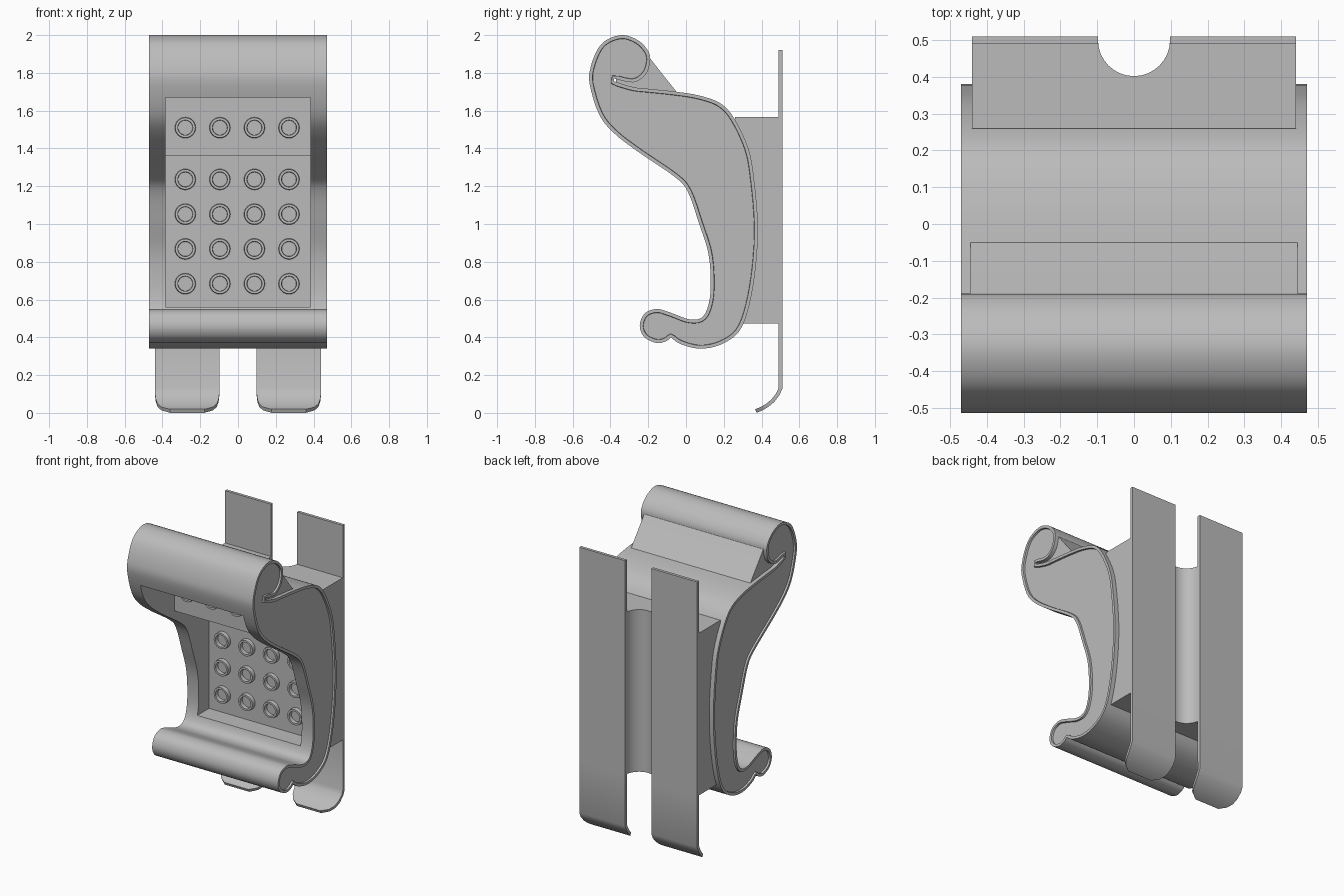
import bpy, bmesh, math
from mathutils import Matrix, Vector

cube = bpy.data.objects.get("Cube")
if cube:
    bpy.data.objects.remove(cube, do_unlink=True)

grey = bpy.data.materials.new("plain grey")
grey.use_nodes = True
colour = (0.5, 0.5, 0.5, 1)
grey.diffuse_color = colour
grey.node_tree.nodes["Principled BSDF"].inputs["Base Color"].default_value = colour
parts = []


def add_object(name, bm):
    bmesh.ops.recalc_face_normals(bm, faces=bm.faces)
    mesh = bpy.data.meshes.new(name)
    bm.to_mesh(mesh)
    bm.free()
    mesh.materials.append(grey)
    obj = bpy.data.objects.new(name, mesh)
    bpy.context.collection.objects.link(obj)
    parts.append(obj)
    return obj


def apply_modifier(obj, modifier):
    bpy.context.view_layer.objects.active = obj
    bpy.ops.object.modifier_apply(modifier=modifier.name)


def smooth_path(points, steps=4):
    """Catmull-Rom curve through the points, without the last one."""
    pts = [Vector(p) for p in points]
    pts = [pts[0]] + pts + [pts[-1]]
    out = []
    for a, b, c, d in zip(pts, pts[1:], pts[2:], pts[3:]):
        for i in range(steps):
            t = i / steps
            out.append(0.5 * (2 * b + (c - a) * t + (2 * a - 5 * b + 4 * c - d) * t ** 2
                              + (3 * b - a - 3 * c + d) * t ** 3))
    return out


def side_prism(profile, half_width, rim=0, recess=0):
    """Extrude a (y, z) profile across x, optionally sinking the end faces inside a rim."""
    bm = bmesh.new()
    face = bm.faces.new([bm.verts.new((-half_width, y, z)) for y, z in profile])
    grown = bmesh.ops.extrude_face_region(bm, geom=[face])["geom"]
    verts = [v for v in grown if isinstance(v, bmesh.types.BMVert)]
    bmesh.ops.translate(bm, verts=verts, vec=(2 * half_width, 0, 0))
    bmesh.ops.recalc_face_normals(bm, faces=bm.faces)
    if rim:
        caps = [f for f in bm.faces if len(f.verts) > 4]
        bmesh.ops.inset_region(bm, faces=caps, thickness=rim, use_even_offset=False)
        for cap in caps:
            bmesh.ops.inset_region(bm, faces=[cap], thickness=rim * 0.1,
                                   depth=-recess, use_even_offset=False)
    return bm


# Scroll body: front sweep, foot curl, back sweep and upper curl
upper_curl_and_front = [
    (-.38, 1.77), (-.28, 1.75), (-.215, 1.79), (-.19, 1.86), (-.2, 1.915), (-.25, 1.97),
    (-.33, 2), (-.41, 1.98), (-.465, 1.93), (-.505, 1.83), (-.51, 1.74), (-.46, 1.58),
    (-.38, 1.48), (-.25, 1.38), (-.06, 1.25), (.01, 1.17), (.07, 1), (.115, .86),
    (.13, .73), (.125, .6), (.09, .51), (.02, .495), (-.08, .53), (-.155, .55),
    (-.22, .525), (-.245, .46), (-.22, .4), (-.155, .37), (-.105, .38), (-.08, .4)]
foot_and_back = [
    (-.08, .4), (-.03, .365), (.07, .34), (.18, .36), (.28, .43), (.335, .57), (.37, .78),
    (.38, 1), (.36, 1.24), (.33, 1.4), (.255, 1.56), (.18, 1.64), (.07, 1.68),
    (-.05, 1.7), (-.19, 1.715), (-.28, 1.725), (-.38, 1.755)]
profile = smooth_path(upper_curl_and_front) + smooth_path(foot_and_back) + [foot_and_back[-1]]
body = add_object("scroll_body", side_prism(profile, 0.47, 0.018, 0.012))

# Stepped front recess
FLOOR, LEDGE, STEP = 0.24, -0.13, 1.36
cutter = add_object("recess_cutter", side_prism(
    [(-1, .56), (FLOOR, .56), (FLOOR, STEP), (LEDGE, STEP), (LEDGE, 1.67), (-1, 1.67)], 0.385))
cut = body.modifiers.new("recess", "BOOLEAN")
cut.operation = "DIFFERENCE"
cut.solver = "EXACT"
cut.object = cutter
apply_modifier(body, cut)
parts.remove(cutter)
bpy.data.objects.remove(cutter, do_unlink=True)

# Web filling the gap behind the upper curl
add_object("curl_web", side_prism(
    [(-.2, 1.89), (-.13, 1.8), (-.05, 1.7), (-.12, 1.69), (-.37, 1.7), (-.37, 1.79)], 0.445))

# Hollow studs on both recess floors
stud_mesh = None
for row, z in enumerate((.684, .868, 1.052, 1.236, 1.51)):
    for col in range(4):
        y = LEDGE if z > STEP else FLOOR
        spot = (-0.279 + col * 0.183, y, z)
        if stud_mesh is None:
            bm = bmesh.new()
            bmesh.ops.create_cone(bm, cap_ends=True, segments=24, radius1=.058, radius2=.053,
                                  depth=.05)
            top = max(bm.faces, key=lambda f: f.calc_center_median().z)
            bmesh.ops.inset_region(bm, faces=[top], thickness=.013)
            bmesh.ops.inset_region(bm, faces=[top], thickness=.002, depth=-.03)
            bmesh.ops.rotate(bm, verts=bm.verts, matrix=Matrix.Rotation(math.pi / 2, 3, "X"))
            stud = add_object("stud", bm)
            stud_mesh = stud.data
        else:
            stud = bpy.data.objects.new("stud", stud_mesh)
            bpy.context.collection.objects.link(stud)
            parts.append(stud)
        stud.name = f"stud_{row}_{col}"
        stud.location = spot

# Back block with a round vertical groove
BACK, GROOVE = 0.5, 0.098
outline = [(-.44, .26), (.44, .26), (.44, BACK)]
outline += [(GROOVE * math.cos(a), BACK - GROOVE * math.sin(a))
            for a in (math.pi * i / 16 for i in range(17))]
outline += [(-.44, BACK)]
bm = bmesh.new()
face = bm.faces.new([bm.verts.new((x, y, .472)) for x, y in outline])
grown = bmesh.ops.extrude_face_region(bm, geom=[face])["geom"]
bmesh.ops.translate(bm, vec=(0, 0, 1.095),
                    verts=[v for v in grown if isinstance(v, bmesh.types.BMVert)])
add_object("back_block", bm)

# Back straps with rounded tips curling forward: (y, z, side inset)
strap_rows = [(.5, 1.92, 0), (.5, 1.57, 0), (.5, .47, 0), (.5, .13, 0), (.487, .1, 0),
              (.46, .065, .005), (.43, .04, .014), (.4, .022, .035), (.37, .01, .08)]
for side, name in ((1, "left_strap"), (-1, "right_strap")):
    bm = bmesh.new()
    rows = [[bm.verts.new((side * x, y, z)) for x in (GROOVE + inset, .44 - inset)]
            for y, z, inset in strap_rows]
    for (a, b), (c, d) in zip(rows, rows[1:]):
        bm.faces.new((a, b, d, c))
    strap = add_object(name, bm)
    shell = strap.modifiers.new("thickness", "SOLIDIFY")
    shell.thickness = 0.02
    shell.offset = 0
    apply_modifier(strap, shell)

# Smooth curves, crisp edges
bpy.ops.object.select_all(action="DESELECT")
for obj in parts:
    obj.select_set(True)
bpy.context.view_layer.objects.active = body
bpy.ops.object.shade_smooth_by_angle(angle=math.radians(35))
